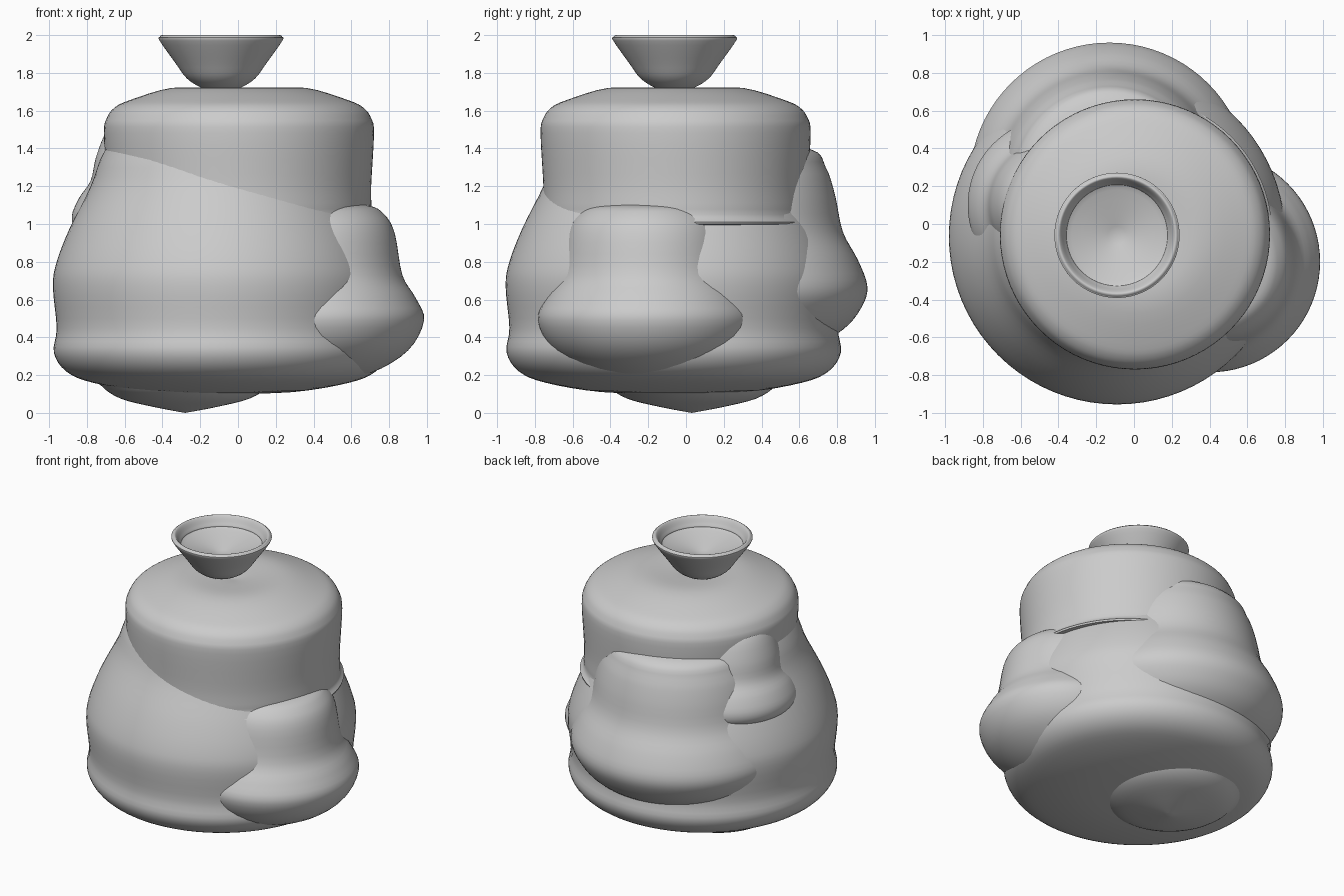
import bpy, bmesh, math
from mathutils import Vector

cube = bpy.data.objects.get("Cube")
if cube:
    bpy.data.objects.remove(cube, do_unlink=True)

clay = bpy.data.materials.new("pale grey clay")
clay.use_nodes = True
clay.diffuse_color = (0.6, 0.6, 0.6, 1)
clay.node_tree.nodes["Principled BSDF"].inputs["Base Color"].default_value = (0.6, 0.6, 0.6, 1)


def soften(points, steps=4):
    """Smooth a radius/height profile with a spline through its points."""
    p = [Vector(q) for q in points]
    out = []
    for i in range(len(p) - 1):
        a, b, c, d = p[max(i - 1, 0)], p[i], p[i + 1], p[min(i + 2, len(p) - 1)]
        for s in range(steps):
            t = s / steps
            out.append(0.5 * (2 * b + (c - a) * t + (2 * a - 5 * b + 4 * c - d) * t * t
                              + (3 * b - a - 3 * c + d) * t ** 3))
    return out + [p[-1]]


def lathe(name, centre, profile, segments=80):
    """Revolve a profile, listed from bottom to top, about a vertical axis."""
    bm = bmesh.new()
    rings = []
    for r, z in soften(profile):
        if r < 0.002:
            rings.append([bm.verts.new((0, 0, z))])
        else:
            rings.append([bm.verts.new((r * math.cos(k * math.tau / segments),
                                        r * math.sin(k * math.tau / segments), z))
                          for k in range(segments)])
    for low, high in zip(rings, rings[1:]):
        for k in range(segments):
            n = (k + 1) % segments
            if len(low) == 1:
                bm.faces.new((low[0], high[n], high[k]))
            elif len(high) == 1:
                bm.faces.new((low[k], low[n], high[0]))
            else:
                bm.faces.new((low[k], low[n], high[n], high[k]))
    mesh = bpy.data.meshes.new(name)
    bm.to_mesh(mesh)
    bm.free()
    mesh.materials.append(clay)
    obj = bpy.data.objects.new(name, mesh)
    obj.location = (*centre, 0)
    bpy.context.collection.objects.link(obj)
    bpy.ops.object.select_all(action='DESELECT')
    obj.select_set(True)
    bpy.context.view_layer.objects.active = obj
    bpy.ops.object.shade_smooth_by_angle(angle=math.radians(50))
    return obj


# Wide tapering body with a rounded foot
lathe("main_body", (-0.09, -0.065), [
    (0, 0.1), (0.38, 0.11), (0.68, 0.16), (0.82, 0.22), (0.885, 0.32), (0.87, 0.45),
    (0.89, 0.67), (0.87, 0.8), (0.8, 0.98), (0.69, 1.2), (0.62, 1.38), (0.5, 1.5), (0, 1.55)])

# Shallow point under the foot
lathe("bottom_point", (-0.28, 0.03), [
    (0, 0), (0.16, 0.03), (0.34, 0.075), (0.44, 0.14), (0.45, 0.2), (0, 0.25)])

# Drum on top of the body
lathe("top_drum", (0.005, -0.055), [
    (0, 0.98), (0.67, 0.99), (0.7, 1.05), (0.7, 1.2), (0.715, 1.48), (0.7, 1.56),
    (0.66, 1.615), (0.58, 1.655), (0.36, 1.72), (0.15, 1.715), (0, 1.7)])

# Open flared cup
lathe("cup", (-0.09, -0.06), [
    (0, 1.69), (0.1, 1.72), (0.18, 1.77), (0.24, 1.85), (0.325, 1.97), (0.325, 1.99),
    (0.31, 2.0), (0.295, 1.985), (0.27, 1.94), (0.24, 1.92), (0, 1.85)])

# Bell-shaped lobes merging into the sides
lathe("left_lobe", (0.4, -0.2), [
    (0, 0.14), (0.3, 0.21), (0.5, 0.33), (0.585, 0.49), (0.54, 0.61), (0.47, 0.73),
    (0.43, 0.95), (0.375, 1.05), (0.28, 1.1), (0, 1.12)])
lathe("back_lobe", (-0.13, 0.22), [
    (0, 0.25), (0.4, 0.33), (0.61, 0.44), (0.71, 0.56), (0.74, 0.67), (0.69, 0.81),
    (0.61, 0.96), (0.57, 1.15), (0.52, 1.3), (0.43, 1.4), (0, 1.46)])
lathe("right_lobe", (-0.42, 0.1), [
    (0, 0.86), (0.3, 0.89), (0.43, 0.96), (0.46, 1.04), (0.42, 1.14), (0.36, 1.23),
    (0.33, 1.36), (0.27, 1.5), (0.18, 1.56), (0, 1.58)])
